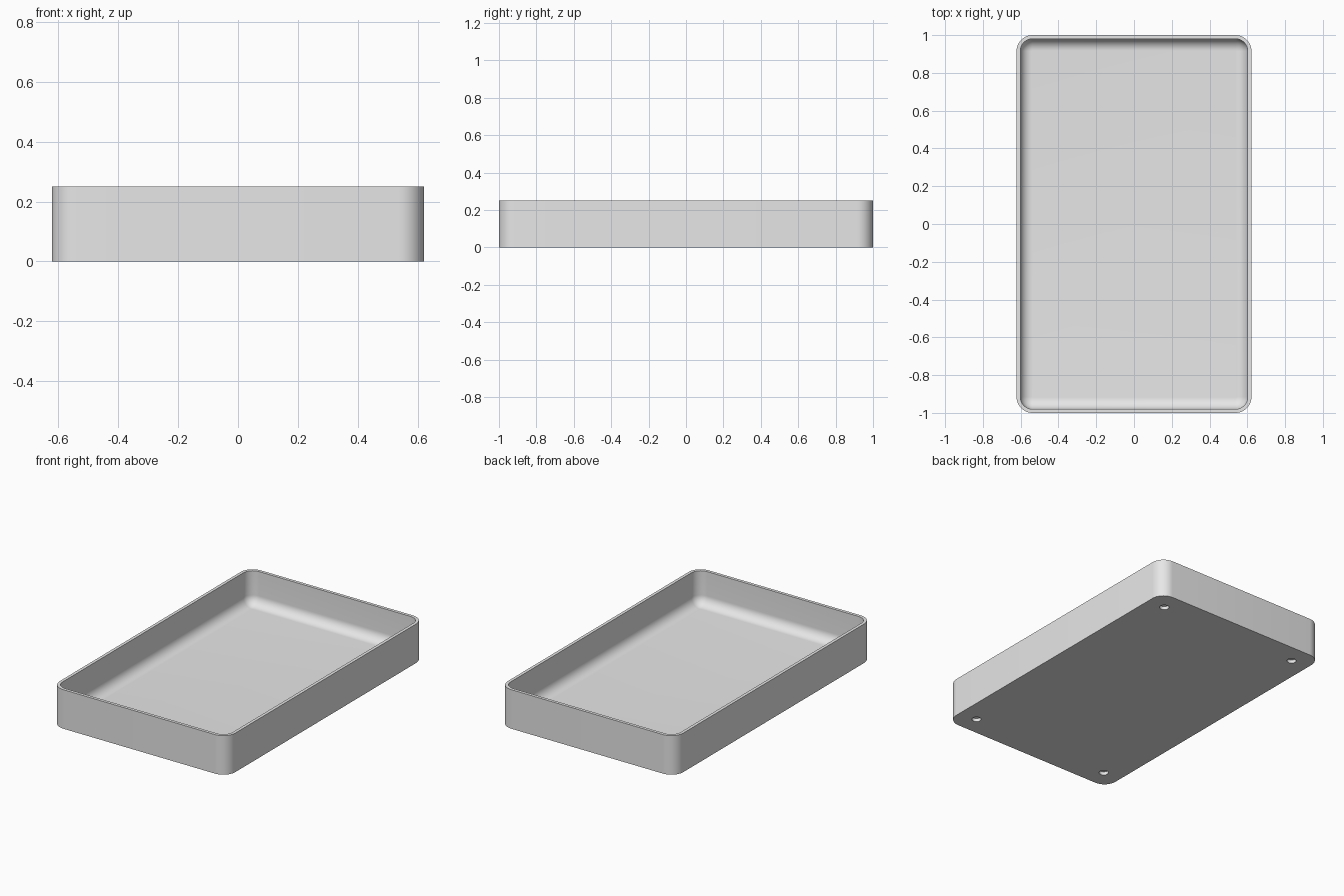
import bpy, bmesh, math

if "Cube" in bpy.data.objects:
    bpy.data.objects.remove(bpy.data.objects["Cube"], do_unlink=True)

HALF_X, HALF_Y, HEIGHT = 0.622, 1.0, 0.25
CORNER, WALL, FLOOR, FILLET = 0.085, 0.02, 0.033, 0.062
HOLE_INSET, HOLE_RADIUS, HOLE_DEPTH = 0.124, 0.028, 0.022
STEPS = 12

grey = bpy.data.materials.new("light grey")
grey.use_nodes = True
grey.diffuse_color = (0.8, 0.8, 0.8, 1)
grey.node_tree.nodes["Principled BSDF"].inputs["Base Color"].default_value = (0.8, 0.8, 0.8, 1)


def rounded_ring(bm, inset, z):
    """Loop of vertices around a rounded rectangle."""
    r = max(CORNER - inset, 0.003)
    cx, cy = HALF_X - inset - r, HALF_Y - inset - r
    ring = []
    for quarter, (sx, sy) in enumerate([(1, 1), (-1, 1), (-1, -1), (1, -1)]):
        for i in range(STEPS + 1):
            a = (quarter + i / STEPS) * math.pi / 2
            ring.append(bm.verts.new((sx * cx + r * math.cos(a), sy * cy + r * math.sin(a), z)))
    return ring


# Wall profile: outside, rim, inside wall, then the fillet into the floor
profile = [(0, 0), (0, HEIGHT), (WALL, HEIGHT)]
for i in range(STEPS + 1):
    a = i / STEPS * math.pi / 2
    profile.append((WALL + FILLET * (1 - math.cos(a)), FLOOR + FILLET * (1 - math.sin(a))))

bm = bmesh.new()
rings = [rounded_ring(bm, inset, z) for inset, z in profile]
for low, high in zip(rings, rings[1:]):
    for i in range(len(low)):
        j = (i + 1) % len(low)
        bm.faces.new((low[i], low[j], high[j], high[i]))
bm.faces.new(rings[0][::-1])
bm.faces.new(rings[-1])
bmesh.ops.recalc_face_normals(bm, faces=bm.faces)
mesh = bpy.data.meshes.new("tray")
bm.to_mesh(mesh)
bm.free()
mesh.materials.append(grey)
tray = bpy.data.objects.new("tray", mesh)
bpy.context.collection.objects.link(tray)

# Shallow round sockets under the four corners
cutters = []
for sx in (-1, 1):
    for sy in (-1, 1):
        bpy.ops.mesh.primitive_cylinder_add(
            vertices=32, radius=HOLE_RADIUS, depth=2 * HOLE_DEPTH,
            location=(sx * (HALF_X - HOLE_INSET), sy * (HALF_Y - HOLE_INSET), 0))
        cutter = bpy.context.object
        cutter.name = "socket_cutter"
        cutter.hide_render = True
        cutter.data.materials.append(grey)
        cutters.append(cutter)
        cut = tray.modifiers.new("socket", 'BOOLEAN')
        cut.operation = 'DIFFERENCE'
        cut.solver = 'EXACT'
        cut.object = cutter

bpy.ops.object.select_all(action='DESELECT')
tray.select_set(True)
bpy.context.view_layer.objects.active = tray
for name in [m.name for m in tray.modifiers]:
    bpy.ops.object.modifier_apply(modifier=name)
for cutter in cutters:
    bpy.data.objects.remove(cutter, do_unlink=True)
bpy.ops.object.shade_smooth_by_angle(angle=math.radians(30))
